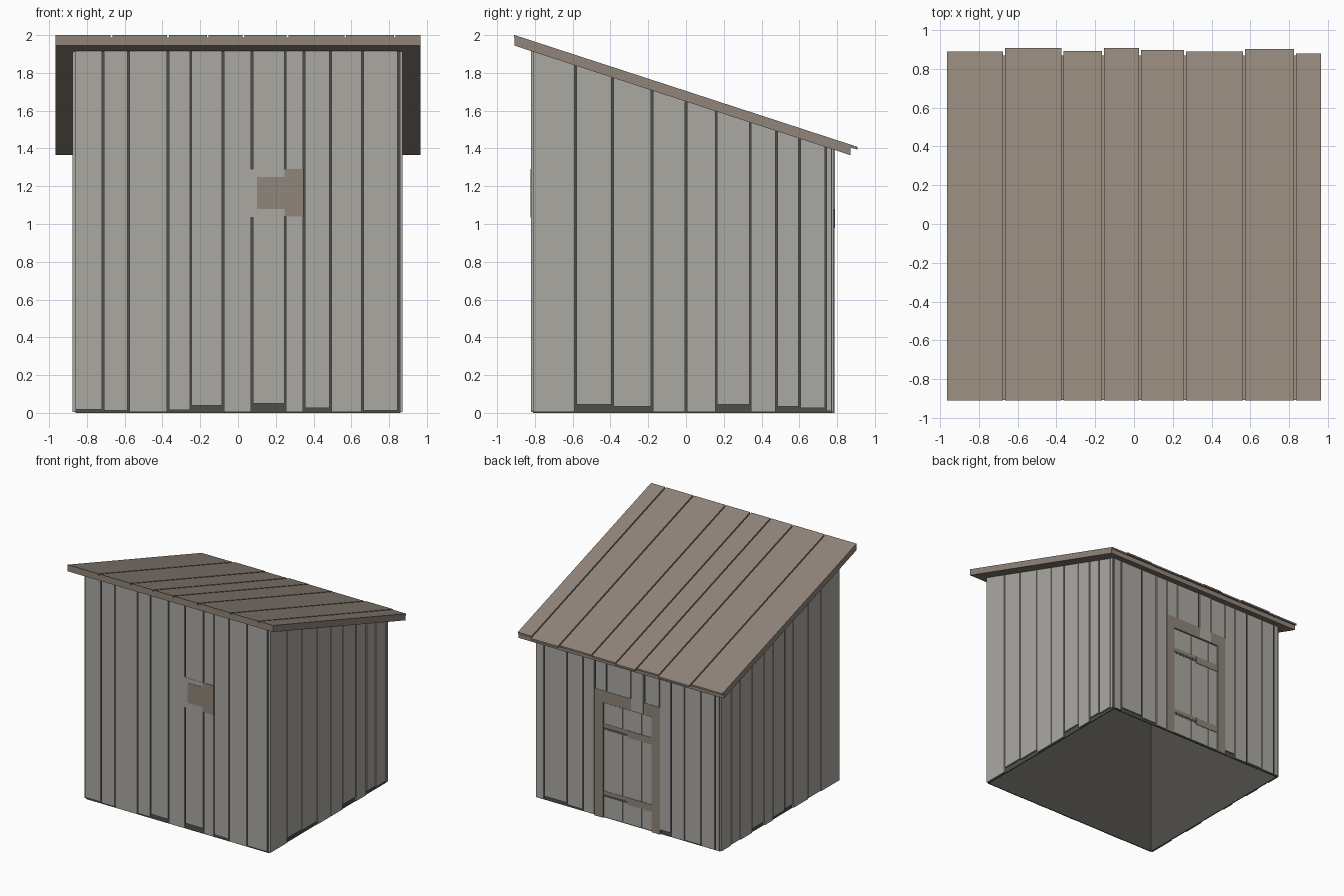
import bpy
import bmesh

cube = bpy.data.objects.get("Cube")
if cube:
    bpy.data.objects.remove(cube, do_unlink=True)


def material(name, rgb):
    mat = bpy.data.materials.new(name)
    mat.use_nodes = True
    mat.diffuse_color = (*rgb, 1)
    mat.node_tree.nodes["Principled BSDF"].inputs["Base Color"].default_value = (*rgb, 1)
    return mat


GREY = material("weathered grey wood", (0.41, 0.395, 0.36))
BROWN = material("brown wood", (0.28, 0.235, 0.195))
DARK = material("dark gap", (0.078, 0.076, 0.066))


def roof_under(y):
    """Height of the sloping roof underside."""
    return 1.945 - 0.326 * (y + 0.91)


def block(name, mat, x, y, low, high, hollow=False):
    """Box whose bottom and top are heights or functions of y."""
    bm = bmesh.new()
    rings = []
    for level in (low, high):
        height = level if callable(level) else (lambda _, v=level: v)
        corners = ((x[0], y[0]), (x[1], y[0]), (x[1], y[1]), (x[0], y[1]))
        rings.append([bm.verts.new((a, b, height(b))) for a, b in corners])
    bottom, top = rings
    bm.faces.new(top)
    if not hollow:
        bm.faces.new(bottom[::-1])
    for i in range(4):
        j = (i + 1) % 4
        bm.faces.new((bottom[i], bottom[j], top[j], top[i]))
    mesh = bpy.data.meshes.new(name)
    bm.to_mesh(mesh)
    bm.free()
    mesh.materials.append(mat)
    obj = bpy.data.objects.new(name, mesh)
    bpy.context.collection.objects.link(obj)
    return obj


GAP = 0.005


def board_wall(name, seams, bottoms, depth, along_x):
    """Row of upright boards between seams, reaching up to the roof."""
    for a, b, low in zip(seams, seams[1:], bottoms):
        span = (a + GAP, b - GAP)
        x, y = (span, depth) if along_x else (depth, span)
        block(name, GREY, x, y, low, roof_under)


# Dark hollow liner, open at the bottom
liner = block("inner_liner", DARK, (-0.86, 0.86), (-0.81, 0.772), 0, roof_under, hollow=True)
shell = liner.modifiers.new("thickness", "SOLIDIFY")
shell.thickness = 0.01
shell.offset = -1

# Wall boards
N = 0.006
board_wall("front_board",
           (-0.865, -0.715, -0.58, -0.37, -0.25, -0.08, 0.075, 0.25, 0.35, 0.49, 0.66, 0.85),
           (0.018, 0.012, N, 0.014, 0.04, N, 0.05, N, 0.025, N, 0.013),
           (-0.82, -0.808), True)
board_wall("left_board",
           (-0.815, -0.585, -0.39, -0.18, 0, 0.16, 0.34, 0.48, 0.6, 0.74, 0.775),
           (N, 0.045, 0.035, N, N, 0.045, N, 0.035, 0.025, 0.01),
           (0.858, 0.872), False)
board_wall("right_board",
           (-0.815, -0.56, -0.39, -0.19, -0.08, 0.08, 0.2, 0.36, 0.52, 0.64, 0.775),
           (N, 0.012, N, 0.04, 0.03, N, 0.04, N, 0.012, N),
           (-0.875, -0.858), False)
BACK = (0.77, 0.782)
board_wall("back_board", (-0.865, -0.82, -0.69, -0.535, -0.405, -0.3),
           (N, N, 0.012, N, 0.04), BACK, True)
board_wall("back_board", (0.31, 0.42, 0.57, 0.786, 0.865),
           (N, 0.02, 0.035, N), BACK, True)
board_wall("board_above_door", (-0.3, -0.155), (1.07,), BACK, True)
board_wall("board_above_door", (-0.155, -0.03), (0.98,), (0.77, 0.789), True)
board_wall("board_above_door", (-0.03, 0.2, 0.31), (1.07, 1.07), BACK, True)

# Back door: frame, boards and cross bars
FRAME = (0.77, 0.785)
block("door_post", BROWN, (-0.305, -0.225), FRAME, 0, 1.08)
block("door_post", BROWN, (0.23, 0.31), FRAME, 0, 1.08)
block("door_lintel", BROWN, (-0.225, 0.23), FRAME, 0.98, 1.08)
door_seams = (-0.222, -0.13, 0.05, 0.227)
for a, b in zip(door_seams, door_seams[1:]):
    block("door_board", GREY, (a + 0.002, b - 0.002), (0.765, 0.778), 0.01, 0.975)
for z in (0.2, 0.77):
    block("door_bar", BROWN, (-0.225, 0), (0.77, 0.782), z - 0.03, z + 0.03)
    block("door_bar", BROWN, (0, 0.23), (0.77, 0.78), z, z + 0.03)
    block("door_bar_gap", DARK, (-0.02, 0.23), (0.77, 0.779), z - 0.02, z)

# Patch boards on the front
block("patch_backing", GREY, (0.065, 0.245), (-0.822, -0.812), 1.035, 1.29)
block("patch_small", BROWN, (0.1, 0.25), (-0.824, -0.812), 1.08, 1.25)
block("patch_large", BROWN, (0.245, 0.347), (-0.824, -0.812), 1.04, 1.29)

# Roof slab and its boards
SLAB, TOP = 0.042, 0.056
block("roof_slab", BROWN, (-0.965, 0.965), (-0.908, 0.87), roof_under,
      lambda y: roof_under(y) + SLAB)
roof_seams = (-0.97, -0.67, -0.37, -0.16, 0.03, 0.262, 0.568, 0.83, 0.97)
roof_ends = (0.89, 0.908, 0.892, 0.908, 0.897, 0.89, 0.903, 0.88)
for a, b, end in zip(roof_seams, roof_seams[1:], roof_ends):
    block("roof_board", BROWN, (a + GAP, b - GAP), (-0.91, end),
          lambda y: roof_under(y) + SLAB, lambda y: roof_under(y) + TOP)
